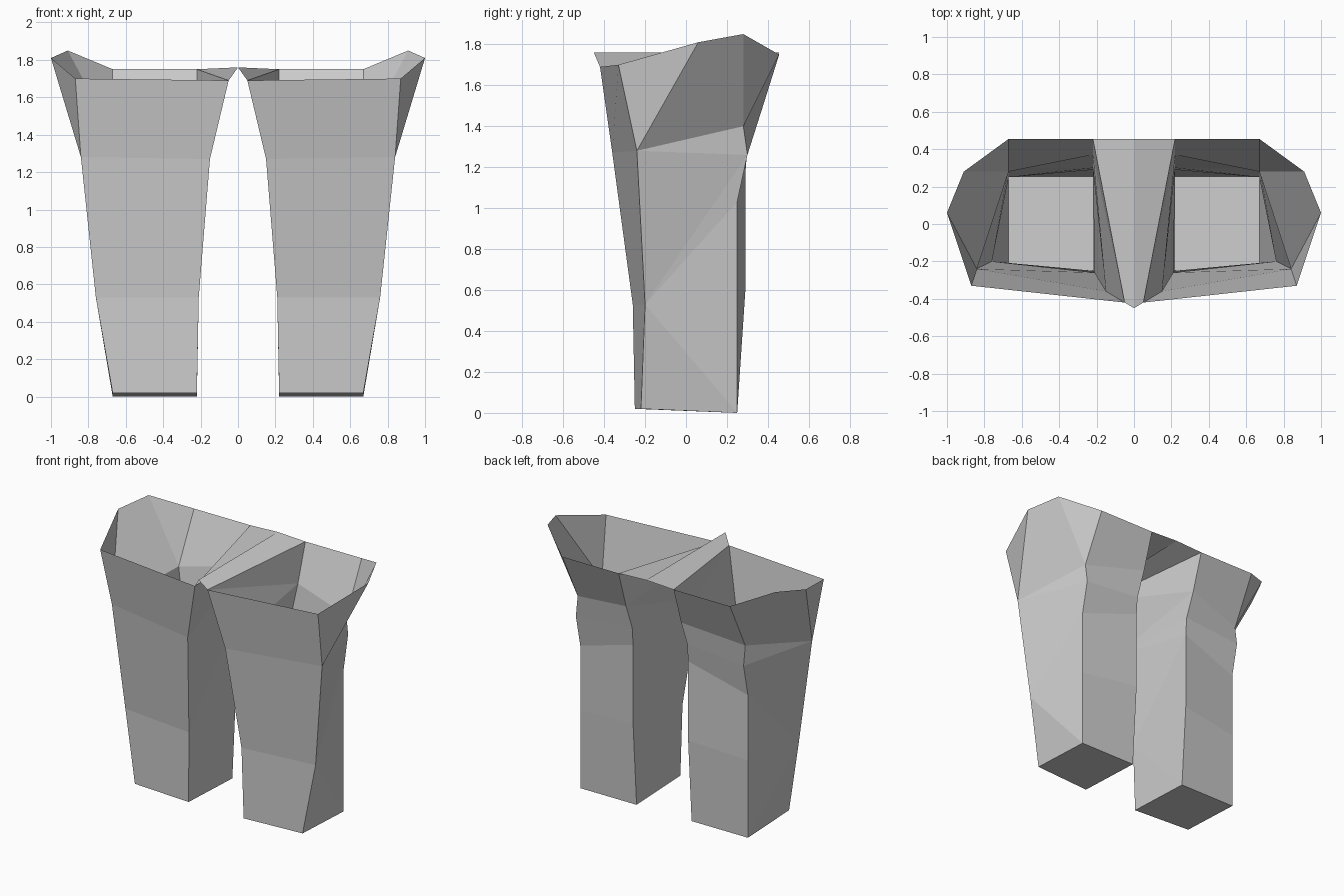
import bpy

if "Cube" in bpy.data.objects:
    bpy.data.objects.remove(bpy.data.objects["Cube"])

# corner lines of one leg, bottom to top
front_inner = [(.22, -.25, .02), (.21, -.26, .53), (.15, -.36, 1.27), (.05, -.42, 1.69)]
front_outer = [(.67, -.22, .02), (.76, -.20, .53), (.84, -.24, 1.28), (.87, -.33, 1.70)]
back_outer = [(.67, .25, 0), (.67, .25, .56), (.67, .25, 1.03), (.67, .30, 1.26),
              (.67, .28, 1.40), (.67, .455, 1.75)]
back_inner = [(.22, .25, 0), (.22, .29, .6), (.22, .29, 1.17), (.22, .30, 1.30),
              (.22, .37, 1.48), (.22, .455, 1.75)]
hip_side, hip_back = (1.0, .06, 1.81), (.91, .28, 1.85)
ridge_front, ridge_back = (0, -.45, 1.76), (0, .455, 1.76)


def wall(a, b):
    """Stitch two corner lines of any length into a wall, always taking the lower next step."""
    faces, i, j = [], 0, 0
    while i < len(a) - 1 or j < len(b) - 1:
        if j == len(b) - 1 or (i < len(a) - 1 and a[i + 1][2] <= b[j + 1][2]):
            faces.append((a[i], b[j], a[i + 1]))
            i += 1
        else:
            faces.append((a[i], b[j], b[j + 1]))
            j += 1
    return faces


def mirrored_object(name, faces):
    points = list(dict.fromkeys(p for f in faces for p in f))
    mesh = bpy.data.meshes.new(name)
    mesh.from_pydata(points, [], [[points.index(p) for p in f] for f in faces])
    obj = bpy.data.objects.new(name, mesh)
    bpy.context.collection.objects.link(obj)
    obj.modifiers.new("mirror", 'MIRROR').use_clip = True
    return obj


# legs: four walls, flared hip panels and a closed sole, open at the top
front = [(front_inner[k], front_outer[k], front_outer[k + 1], front_inner[k + 1]) for k in range(3)]
back = [(back_outer[k], back_inner[k], back_inner[k + 1], back_outer[k + 1]) for k in range(5)]
outer = wall(front_outer[:3], back_outer[:5])
inner = wall(back_inner, front_inner)
hips = [(front_outer[2], hip_side, front_outer[3]),
        (front_outer[2], back_outer[4], hip_back, hip_side),
        (back_outer[4], back_outer[5], hip_back)]
sole = [(front_inner[0], back_inner[0], back_outer[0], front_outer[0])]
mirrored_object("trouser_legs", front + back + outer + inner + hips + sole)

# bridge: shallow gable joining the legs at the top
mirrored_object("crotch_bridge", [(front_inner[3], back_inner[5], ridge_back, ridge_front)])
